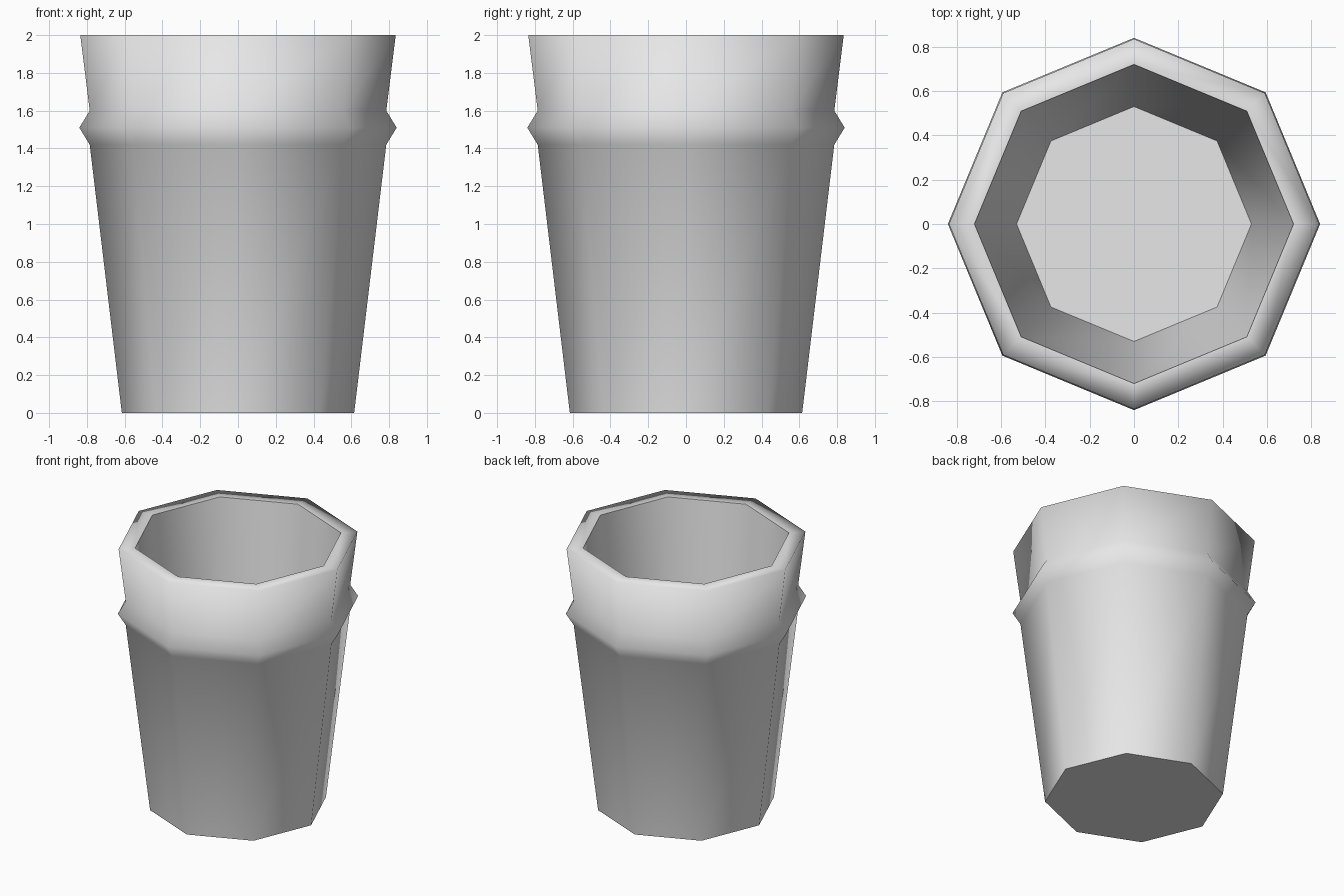
import bpy
import bmesh
from math import cos, sin, tau

SIDES = 8

# Remove the default cube
cube = bpy.data.objects.get("Cube")
if cube:
    bpy.data.objects.remove(cube, do_unlink=True)

# Plain grey material
grey = bpy.data.materials.new("light_grey")
grey.use_nodes = True
colour = (0.8, 0.8, 0.8, 1)
grey.diffuse_color = colour
grey.node_tree.nodes["Principled BSDF"].inputs["Base Color"].default_value = colour

# Profile as radius, height: base, ridge, rim, then down the inside to the floor
profile = [
    (0.615, 0), (0.785, 1.42), (0.84, 1.51), (0.785, 1.6),
    (0.835, 2), (0.72, 2), (0.53, 0.09),
]
SHARP_RINGS = (0, 5, 6)  # base edge, inner rim and floor edge

# Octagonal rings joined by bands of quads
bm = bmesh.new()
rings = [
    [bm.verts.new((r * cos(tau * i / SIDES), r * sin(tau * i / SIDES), z)) for i in range(SIDES)]
    for r, z in profile
]
for low, high in zip(rings, rings[1:]):
    for i in range(SIDES):
        j = (i + 1) % SIDES
        bm.faces.new((low[i], low[j], high[j], high[i]))

# Underside and inner floor
bm.faces.new(reversed(rings[0]))
bm.faces.new(rings[-1])
bmesh.ops.recalc_face_normals(bm, faces=bm.faces)

# Smooth shading with creases at the base, inner rim and floor
for face in bm.faces:
    face.smooth = True
for k in SHARP_RINGS:
    for i in range(SIDES):
        bm.edges.get((rings[k][i], rings[k][(i + 1) % SIDES])).smooth = False

mesh = bpy.data.meshes.new("cup")
bm.to_mesh(mesh)
bm.free()
mesh.materials.append(grey)
cup = bpy.data.objects.new("cup", mesh)
bpy.context.collection.objects.link(cup)
